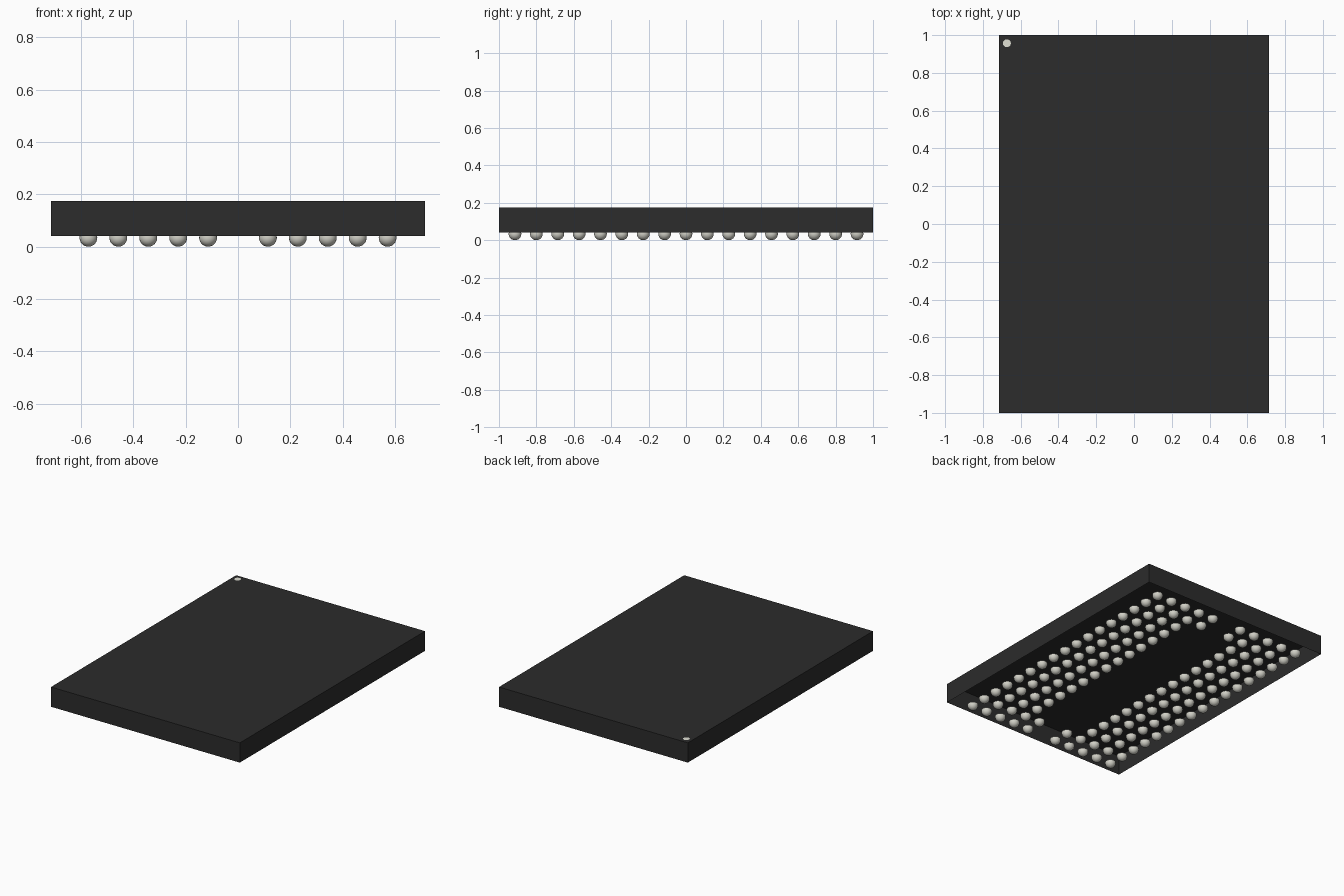
import bpy, bmesh
from math import radians

if "Cube" in bpy.data.objects:
    bpy.data.objects.remove(bpy.data.objects["Cube"])

PITCH = 0.1143
HALF_X, HALF_Y = 0.714, 1.0
BASE_Z, TOP_Z = 0.04, 0.175
BALL_R = 0.034


def material(name, color):
    m = bpy.data.materials.new(name)
    m.use_nodes = True
    m.diffuse_color = color
    m.node_tree.nodes["Principled BSDF"].inputs["Base Color"].default_value = color
    return m


def add_object(name, bm, mat):
    mesh = bpy.data.meshes.new(name)
    bm.to_mesh(mesh)
    bm.free()
    mesh.materials.append(mat)
    obj = bpy.data.objects.new(name, mesh)
    bpy.context.collection.objects.link(obj)
    return obj


black = material("black plastic", (0.025, 0.025, 0.025, 1))
solder = material("solder grey", (0.64, 0.635, 0.57, 1))
mark = material("pale marking", (0.75, 0.75, 0.66, 1))

# Package body: a thin shell, open underneath
bm = bmesh.new()
bmesh.ops.create_cube(bm, size=1)
for v in bm.verts:
    v.co.x *= 2 * HALF_X
    v.co.y *= 2 * HALF_Y
    v.co.z = TOP_Z if v.co.z > 0 else BASE_Z
under = [f for f in bm.faces if f.normal.z < -0.5]
bmesh.ops.delete(bm, geom=under, context='FACES_ONLY')
add_object("package_body", bm, black)

# Corner marker dot on the top
bm = bmesh.new()
bmesh.ops.create_circle(bm, cap_ends=True, segments=24, radius=0.021)
bmesh.ops.translate(bm, verts=bm.verts, vec=(-0.673, 0.957, TOP_Z + 0.001))
add_object("corner_dot", bm, mark)

# One solder ball, cut flat where it meets the body
bm = bmesh.new()
bmesh.ops.create_uvsphere(bm, u_segments=20, v_segments=12, radius=BALL_R)
bmesh.ops.translate(bm, verts=bm.verts, vec=(0, 0, BALL_R))
cut = bmesh.ops.bisect_plane(bm, geom=bm.verts[:] + bm.edges[:] + bm.faces[:],
                             plane_co=(0, 0, BASE_Z + 0.001),
                             plane_no=(0, 0, 1), clear_outer=True)
rim = [e for e in cut["geom_cut"] if isinstance(e, bmesh.types.BMEdge)]
bmesh.ops.contextual_create(bm, geom=rim)
ball = bpy.data.meshes.new("solder_ball")
bm.to_mesh(ball)
bm.free()

# Ball grid: four full columns per side, the inner column only at its ends
bm = bmesh.new()
for column in range(-5, 6):
    for row in range(-8, 9):
        if column == 0 or (abs(column) == 1 and abs(row) < 7):
            continue
        start = len(bm.verts)
        bm.from_mesh(ball)
        bm.verts.ensure_lookup_table()
        bmesh.ops.translate(bm, verts=bm.verts[start:],
                            vec=(column * PITCH, row * PITCH, 0))
bpy.data.meshes.remove(ball)
balls = add_object("solder_balls", bm, solder)

bpy.ops.object.select_all(action='DESELECT')
balls.select_set(True)
bpy.context.view_layer.objects.active = balls
bpy.ops.object.shade_smooth_by_angle(angle=radians(40))
